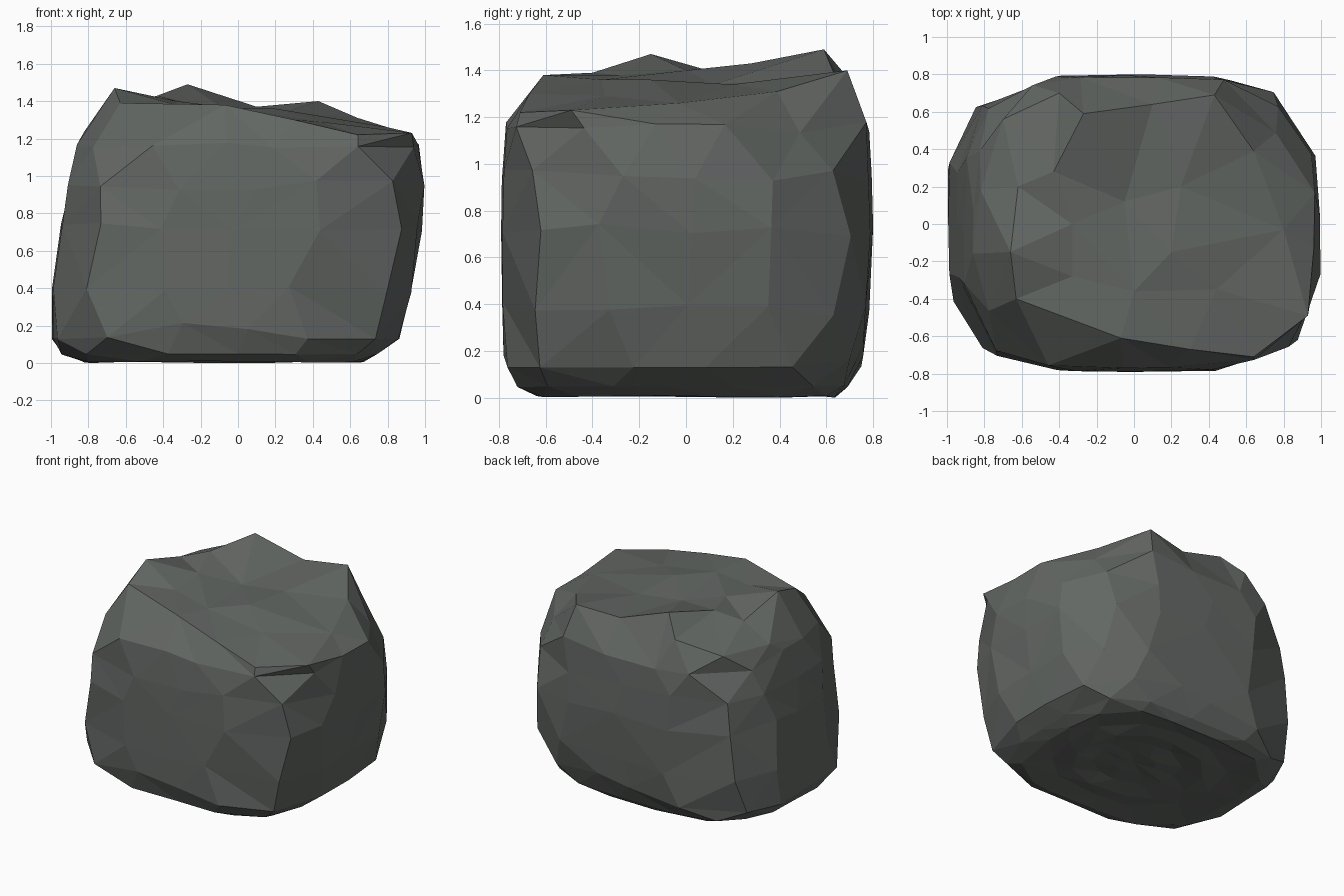
import bpy, bmesh, math, random
from mathutils.geometry import delaunay_2d_cdt

random.seed(11)
TAU = math.tau
old = bpy.data.objects.get("Cube")
if old:
    bpy.data.objects.remove(old, do_unlink=True)

stone = bpy.data.materials.new("dark grey stone")
stone.use_nodes = True
stone.diffuse_color = (.125, .137, .127, 1)
stone.node_tree.nodes["Principled BSDF"].inputs["Base Color"].default_value = stone.diffuse_color

bm = bmesh.new()


def angle(vert):
    return math.atan2(vert.co.y, vert.co.x) % TAU


def boxy_ring(z, left, right, front, back, corner, count, power, lift):
    """Irregular rounded-rectangle ring of vertices, sorted by angle.
    The corner value planes off three of the four corners."""
    ring = []
    phase = random.random()
    for i in range(count):
        a = TAU * (i + phase + random.uniform(-.2, .2)) / count
        c, s = math.cos(a), math.sin(a)
        r = (abs(c) ** power + abs(s) ** power) ** (-1 / power)
        r *= random.uniform(.985, 1.002)
        x = c * r * (right if c > 0 else -left)
        y = s * r * (back if s > 0 else -front)
        if x < 0 or y > 0:
            cut = min(1, corner / (.82 * abs(x) + .57 * abs(y)))
            x, y = x * cut, y * cut
        ring.append(bm.verts.new((x, y, z + random.uniform(-lift, lift))))
    return sorted(ring, key=angle)


def zip_rings(a, b):
    """Join two rings of any size with triangles."""
    i = j = 0
    while i < len(a) or j < len(b):
        next_a = angle(a[(i + 1) % len(a)]) + TAU * ((i + 1) // len(a))
        next_b = angle(b[(j + 1) % len(b)]) + TAU * ((j + 1) // len(b))
        va, vb = a[i % len(a)], b[j % len(b)]
        if j >= len(b) or (i < len(a) and next_a < next_b):
            i += 1
            bm.faces.new((va, a[i % len(a)], vb))
        else:
            j += 1
            bm.faces.new((va, b[j % len(b)], vb))


# Body: height, left, right, front, back, corner cut of each ring
levels = [
    (.005, -.83, .67, -.64, .64, .9),
    (.05, -.95, .76, -.73, .70, .97),
    (.13, -1, .87, -.78, .76, 1.03),
    (.38, -.995, .94, -.79, .79, 1.07),
    (.72, -.95, .99, -.8, .8, 1.06),
    (.95, -.92, 1, -.79, .8, .99),
    (1.15, -.87, .97, -.775, .785, .9),
]
rings = []
for k, level in enumerate(levels):
    rings.append(boxy_ring(*level, 16, 3.8, .005 if k < 3 else .03))

# Raised lower edge in the middle of the front and back
for v in rings[2]:
    middle = .25 if v.co.y > 0 else -.2
    if abs(v.co.y) > .5:
        v.co.z += .1 * max(0, 1 - abs(v.co.x - middle) / .55)

# Broken rim of the top, and the bumps inside it
rim_points = [
    (.80, -.03, 1.26), (.64, .39, 1.31), (.43, .69, 1.40), (.10, .64, 1.37),
    (-.27, .59, 1.49), (-.40, .70, 1.36), (-.70, .56, 1.26), (-.82, .18, 1.24),
    (-.66, -.15, 1.47), (-.63, -.40, 1.39), (-.07, -.61, 1.38),
    (.30, -.67, 1.30), (.64, -.71, 1.22), (.93, -.49, 1.23),
]
bumps = [
    (-.33, 0, 1.40), (-.05, .12, 1.34), (.2, -.15, 1.36), (.44, -.35, 1.29),
    (-.43, .28, 1.43), (.25, .2, 1.34), (-.33, -.28, 1.38), (0, -.36, 1.36),
    (-.62, .2, 1.37),
]
rim = sorted((bm.verts.new(p) for p in rim_points), key=angle)
rings.append(rim)
for lower, upper in zip(rings, rings[1:]):
    zip_rings(lower, upper)

# Top surface
top = rim + [bm.verts.new(p) for p in bumps]
edges = [(i, (i + 1) % len(rim)) for i in range(len(rim))]
result = delaunay_2d_cdt([v.co.xy for v in top], edges, [], 1, 1e-5)
for tri in result[2]:
    bm.faces.new([top[result[3][i][0]] for i in tri])

# Underside: shallow uneven steps closing to a point
inner = rings[0]
for size, z in ((.8, .025), (.62, .012), (.42, .035), (.2, .025)):
    ring = boxy_ring(z, -.8 * size, .66 * size, -.63 * size, .64 * size, 1, 12, 2.6, .008)
    zip_rings(inner, ring)
    inner = ring
tip = bm.verts.new((0, 0, .035))
for a, b in zip(inner, inner[1:] + inner[:1]):
    bm.faces.new((a, b, tip))

bmesh.ops.recalc_face_normals(bm, faces=bm.faces)
mesh = bpy.data.meshes.new("boulder")
bm.to_mesh(mesh)
bm.free()
mesh.materials.append(stone)
boulder = bpy.data.objects.new("boulder", mesh)
bpy.context.collection.objects.link(boulder)
